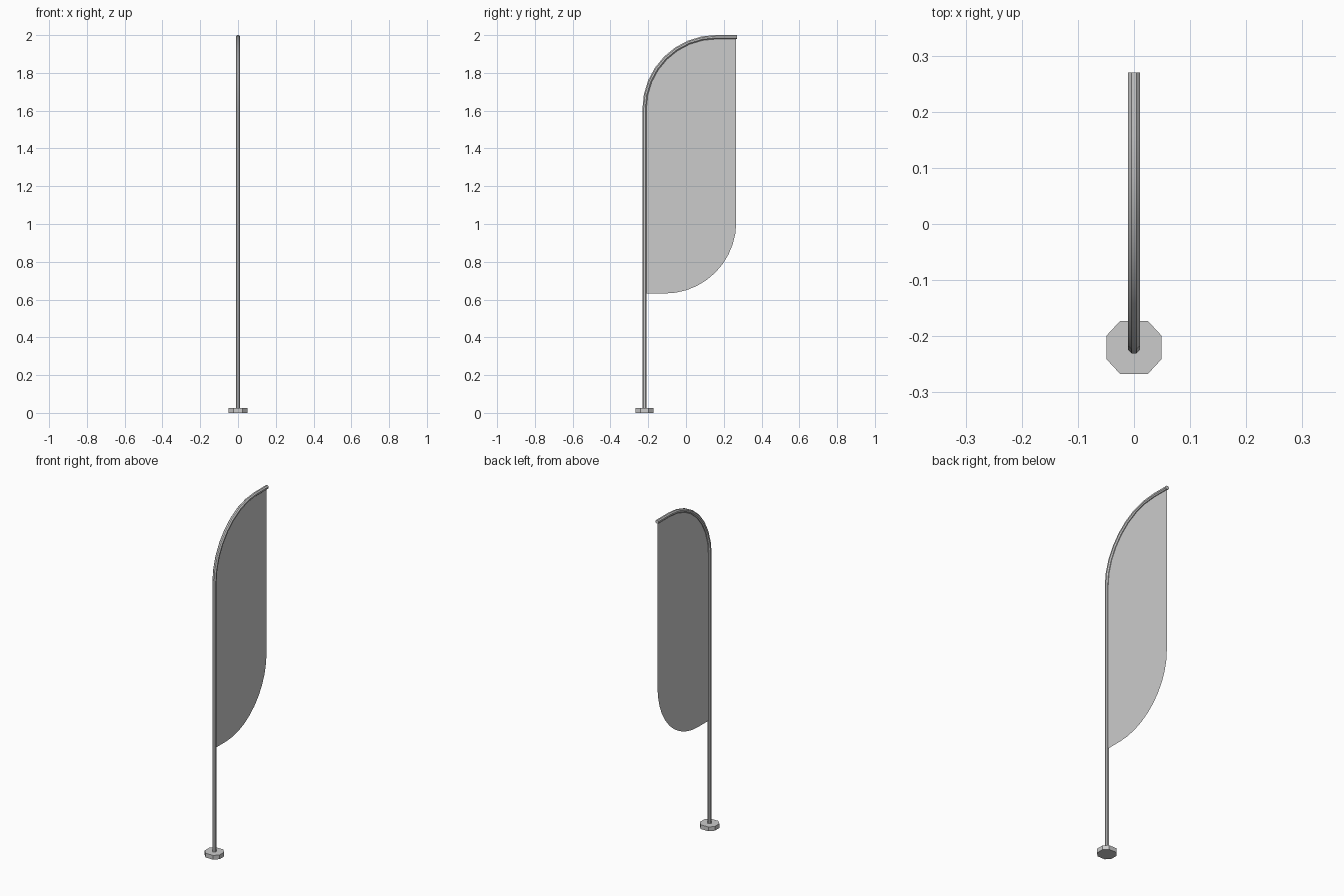
import bpy, bmesh
from math import sin, cos, pi, radians
from mathutils import Vector

if "Cube" in bpy.data.objects:
    bpy.data.objects.remove(bpy.data.objects["Cube"])

POLE_Y, R = -0.22, 0.0115
SIDES = 8


def finish(bm, name):
    bmesh.ops.recalc_face_normals(bm, faces=bm.faces[:])
    me = bpy.data.meshes.new(name)
    bm.to_mesh(me)
    bm.free()
    ob = bpy.data.objects.new(name, me)
    bpy.context.collection.objects.link(ob)
    return ob


def arc(cy, cz, r, a0, a1, n):
    return [(cy + r * cos(radians(a0 + (a1 - a0) * i / n)),
             cz + r * sin(radians(a0 + (a1 - a0) * i / n))) for i in range(n + 1)]


# Centre line of the pole in the y-z plane: straight, quarter bend, short flat end
bend = arc(0.16, 1.61, 0.38, 180, 90, 8)
path = [(POLE_Y, 0.01)] + bend + [(0.27, 1.99)]

# Pole: octagonal tube swept along the path
bm = bmesh.new()
rings = []
for i, (y, z) in enumerate(path):
    a = Vector(path[max(i - 1, 0)])
    b = Vector(path[min(i + 1, len(path) - 1)])
    t = (b - a).normalized()
    if i == 1:
        t = Vector((0, 1))
    n = Vector((-t.y, t.x))
    ring = []
    for k in range(SIDES):
        ang = 2 * pi * (k + 0.5) / SIDES
        o = n * (R * sin(ang))
        ring.append(bm.verts.new((R * cos(ang), y + o.x, z + o.y)))
    rings.append(ring)
for r0, r1 in zip(rings, rings[1:]):
    for k in range(SIDES):
        j = (k + 1) % SIDES
        bm.faces.new((r0[k], r0[j], r1[j], r1[k]))
bm.faces.new(rings[0])
bm.faces.new(rings[-1])
pole = finish(bm, "pole")
bpy.context.view_layer.objects.active = pole
pole.select_set(True)
bpy.ops.object.shade_smooth_by_angle(angle=radians(30))

# Flag: thin sheet under the bend, rounded at the lower free corner
outline = bend + [(0.266, 1.99)] + arc(-0.112, 1.01, 0.378, 0, -90, 10) + [(POLE_Y, 0.632)]
bm = bmesh.new()
bm.faces.new([bm.verts.new((0, y, z)) for y, z in outline])
finish(bm, "flag_sheet")

# Base: small octagonal foot
bm = bmesh.new()
foot = [(0.025, 0.047), (0.049, 0.021)]
pts = foot + [(x, -y) for x, y in reversed(foot)]
pts += [(-x, -y) for x, y in pts]
face = bm.faces.new([bm.verts.new((x, POLE_Y + y, 0)) for x, y in pts])
ext = bmesh.ops.extrude_face_region(bm, geom=[face], use_keep_orig=True)
bmesh.ops.translate(bm, vec=(0, 0, 0.025),
                    verts=[v for v in ext["geom"] if isinstance(v, bmesh.types.BMVert)])
finish(bm, "base_foot")
